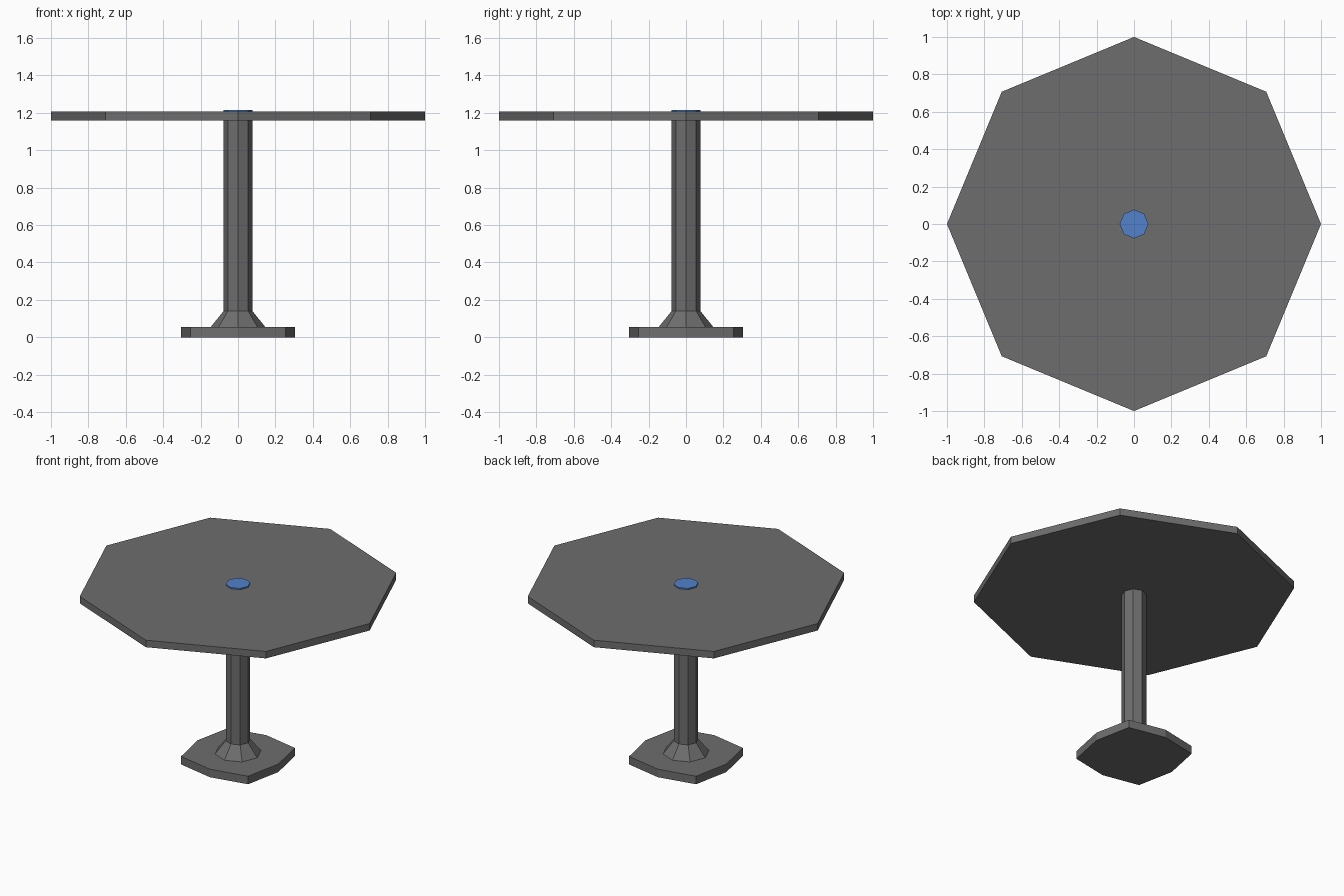
import bpy
import bmesh
import math

if "Cube" in bpy.data.objects:
    bpy.data.objects.remove(bpy.data.objects["Cube"])


def material(name, rgb):
    m = bpy.data.materials.new(name)
    m.diffuse_color = (*rgb, 1)
    m.use_nodes = True
    m.node_tree.nodes["Principled BSDF"].inputs["Base Color"].default_value = m.diffuse_color
    return m


grey = material("dark grey", (0.155, 0.155, 0.155))
blue = material("blue", (0.085, 0.225, 0.60))


def ring(r_axis, r_diag=None):
    """Eight points, corners on the axes and on the diagonals."""
    radii = (r_axis, r_diag or r_axis)
    return [(radii[i % 2] * math.cos(i * math.pi / 4),
             radii[i % 2] * math.sin(i * math.pi / 4)) for i in range(8)]


def loft(name, bottom, top, z0, z1, mat):
    """Closed flat-shaded solid between two eight-point rings."""
    bm = bmesh.new()
    lo = [bm.verts.new((x, y, z0)) for x, y in bottom]
    hi = [bm.verts.new((x, y, z1)) for x, y in top]
    bm.faces.new(lo[::-1])
    bm.faces.new(hi)
    for i in range(8):
        j = (i + 1) % 8
        bm.faces.new((lo[i], lo[j], hi[j], hi[i]))
    mesh = bpy.data.meshes.new(name)
    bm.to_mesh(mesh)
    bm.free()
    mesh.materials.append(mat)
    obj = bpy.data.objects.new(name, mesh)
    bpy.context.collection.objects.link(obj)
    return obj


foot = ring(0.306, 0.36)   # square foot with slightly bulged sides
pole = ring(0.077)
top = ring(1.0)

loft("foot_plate", foot, foot, 0.0, 0.055, grey)
loft("pole_collar", ring(0.146), pole, 0.055, 0.14, grey)
loft("pole", pole, pole, 0.14, 1.158, grey)
loft("table_top", top, top, 1.158, 1.206, grey)
# Thin cap where the pole shows through the table top
loft("pole_cap", pole, pole, 1.206, 1.215, blue)
